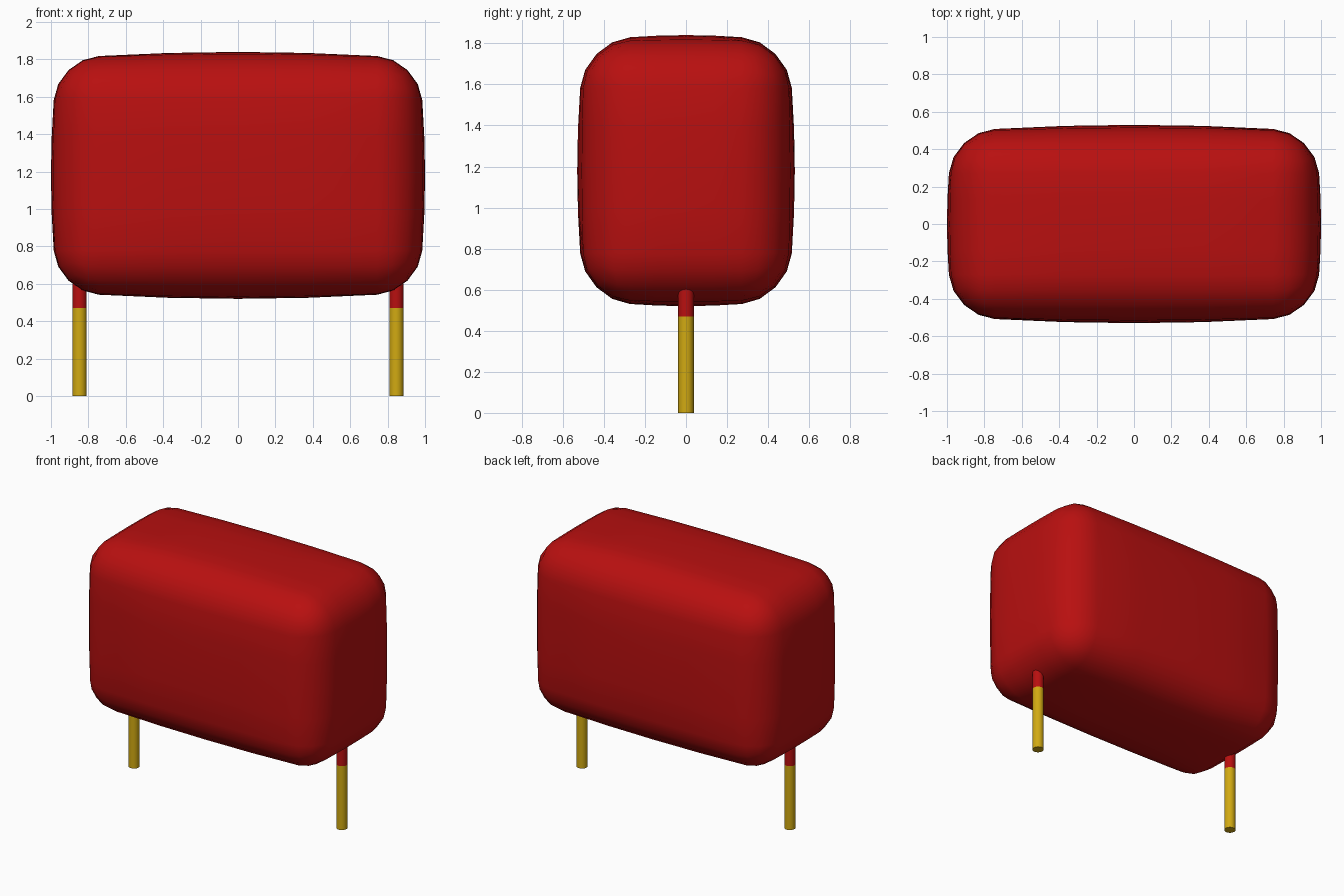
import bpy, bmesh, math
from mathutils import Vector

cube = bpy.data.objects.get("Cube")
if cube:
    bpy.data.objects.remove(cube, do_unlink=True)


def make_material(name, rgb):
    mat = bpy.data.materials.new(name)
    mat.use_nodes = True
    color = (*rgb, 1.0)
    mat.diffuse_color = color
    mat.node_tree.nodes["Principled BSDF"].inputs["Base Color"].default_value = color
    return mat


red = make_material("red coating", (0.48, 0.005, 0.005))
gold = make_material("gold metal", (0.64, 0.40, 0.006))


def add_object(name, bm, mat):
    mesh = bpy.data.meshes.new(name)
    bm.to_mesh(mesh)
    bm.free()
    mesh.materials.append(mat)
    obj = bpy.data.objects.new(name, mesh)
    bpy.context.collection.objects.link(obj)
    bpy.ops.object.select_all(action='DESELECT')
    obj.select_set(True)
    bpy.context.view_layer.objects.active = obj
    bpy.ops.object.shade_smooth_by_angle(angle=math.radians(50))
    return obj


# Body: a gridded cube mapped to a rounded box with gently bulging faces
HALF = Vector((1.0, 0.53, 0.66))
BULGE, RADIUS, FLAT, ARC = 0.04, 0.22, 2, 2
STEPS = FLAT + ARC


def pillow(co):
    centre, direction = Vector(), Vector()
    for k in range(3):
        i = round(abs(co[k]) * STEPS)
        sign = math.copysign(1, co[k])
        inner = HALF[k] - BULGE - RADIUS
        centre[k] = sign * inner * min(i, FLAT) / FLAT
        direction[k] = sign * math.tan(math.pi / 4 * max(i - FLAT, 0) / ARC)
    p = centre + RADIUS * direction.normalized()
    # Each axis swells most at the middle of its face
    fall = [1 - (p[k] / HALF[k]) ** 2 for k in range(3)]
    swell = [p[k] / (HALF[k] - BULGE) * BULGE * fall[k - 1] * fall[k - 2]
             for k in range(3)]
    return p + Vector(swell)


bm = bmesh.new()
bmesh.ops.create_cube(bm, size=2)
bmesh.ops.subdivide_edges(bm, edges=bm.edges[:], cuts=2 * STEPS - 1, use_grid_fill=True)
for v in bm.verts:
    v.co = pillow(v.co)
body = add_object("body", bm, red)
body.location.z = 1.18


# Legs: bare metal pins with a coated collar running up into the body
def add_rod(name, x, z0, z1, mat):
    bm = bmesh.new()
    bmesh.ops.create_cone(bm, cap_ends=True, segments=24, radius1=0.038,
                          radius2=0.038, depth=z1 - z0)
    rod = add_object(name, bm, mat)
    rod.location = (x, 0, (z0 + z1) / 2)


for side, x in (("left", 0.847), ("right", -0.847)):
    add_rod(side + "_pin", x, 0.0, 0.47, gold)
    add_rod(side + "_collar", x, 0.47, 0.72, red)
